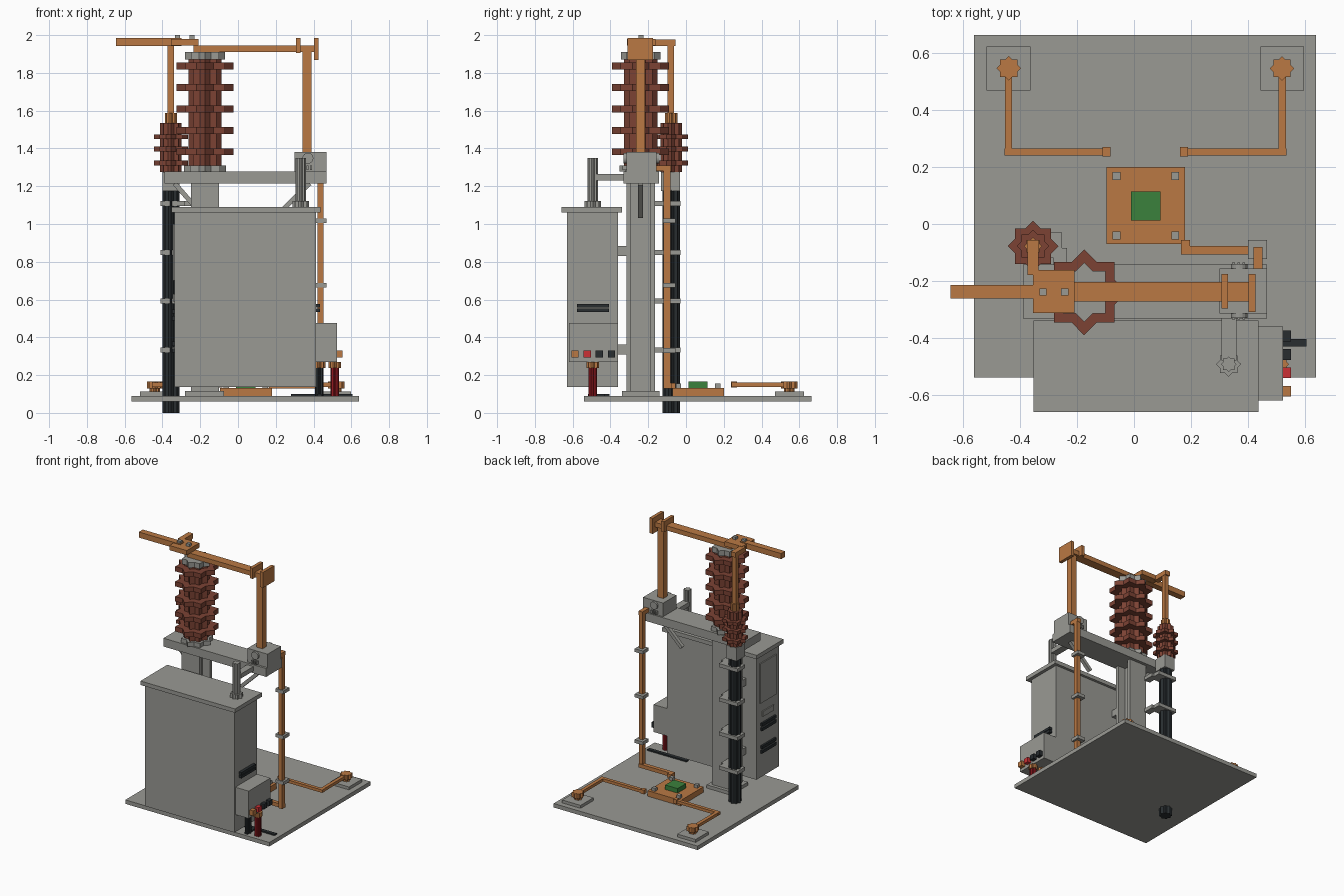
import bpy, bmesh, math
from mathutils import Vector

if "Cube" in bpy.data.objects:
    bpy.data.objects.remove(bpy.data.objects["Cube"], do_unlink=True)


def material(name, r, g, b):
    m = bpy.data.materials.new(name)
    m.diffuse_color = (r, g, b, 1)
    m.use_nodes = True
    m.node_tree.nodes["Principled BSDF"].inputs["Base Color"].default_value = (r, g, b, 1)
    return m


GREY = material("galvanised grey", 0.32, 0.32, 0.295)
COPPER = material("copper", 0.49, 0.19, 0.057)
BROWN = material("brown porcelain", 0.2, 0.055, 0.034)
DARK = material("dark rubber", 0.021, 0.026, 0.029)
RED = material("red", 0.6, 0.03, 0.035)
DEEP_RED = material("deep red cable", 0.3, 0.01, 0.015)
GREEN = material("green", 0.043, 0.22, 0.045)


def finish(bm, name, mat):
    bmesh.ops.recalc_face_normals(bm, faces=bm.faces)
    me = bpy.data.meshes.new(name)
    bm.to_mesh(me)
    bm.free()
    me.materials.append(mat)
    ob = bpy.data.objects.new(name, me)
    bpy.context.collection.objects.link(ob)
    return ob


def box(name, mat, x0, x1, y0, y1, z0, z1):
    """Box given by its limits."""
    bm = bmesh.new()
    bmesh.ops.create_cube(bm, size=1)
    for v in bm.verts:
        v.co = ((x0 + x1) / 2 + v.co.x * (x1 - x0),
                (y0 + y1) / 2 + v.co.y * (y1 - y0),
                (z0 + z1) / 2 + v.co.z * (z1 - z0))
    return finish(bm, name, mat)


def star(name, mat, x, y, layers):
    """Stack of eight-pointed prisms; each layer is (radius, bottom, top)."""
    bm = bmesh.new()
    for r, z0, z1 in layers:
        ring = []
        for i in range(16):
            a, q = i * math.pi / 8, r if i % 2 == 0 else r * 0.765
            ring.append(bm.verts.new((x + q * math.cos(a), y + q * math.sin(a), z0)))
        face = bm.faces.new(ring)
        out = bmesh.ops.extrude_face_region(bm, geom=[face])
        for v in out["geom"]:
            if isinstance(v, bmesh.types.BMVert):
                v.co.z = z1
        # restore the bottom cap consumed by the extrusion
        if not face.is_valid:
            bm.faces.new(ring)
    return finish(bm, name, mat)


def brace(name, mat, p, q, y0, y1, t):
    """Diagonal flat bar in the xz plane from p to q."""
    p, q = Vector(p), Vector(q)
    d = (q - p).normalized()
    n = Vector((-d.y, d.x)) * t / 2
    bm = bmesh.new()
    rows = [[bm.verts.new((c.x, y, c.y)) for c in (p + n, q + n, q - n, p - n)] for y in (y0, y1)]
    bm.faces.new(rows[0])
    bm.faces.new(rows[1])
    for i in range(4):
        j = (i + 1) % 4
        bm.faces.new((rows[0][i], rows[0][j], rows[1][j], rows[1][i]))
    return finish(bm, name, mat)


# Base slab
box("base_slab", GREY, -0.563, 0.64, -0.54, 0.665, 0.06, 0.09)

# H-section column, foot and top beam
box("column_foot", GREY, -0.28, -0.075, -0.34, -0.14, 0.09, 0.115)
box("column_front_flange", GREY, -0.25, -0.1, -0.315, -0.29, 0.115, 1.215)
box("column_back_flange", GREY, -0.25, -0.1, -0.19, -0.165, 0.115, 1.215)
box("column_web", GREY, -0.187, -0.163, -0.29, -0.19, 0.115, 1.215)
box("top_beam", GREY, -0.39, 0.468, -0.332, -0.142, 1.215, 1.278)
brace("left_brace", GREY, (-0.335, 1.215), (-0.2, 1.06), -0.255, -0.228, 0.025)
brace("right_brace", GREY, (0.38, 1.215), (0.2, 1.04), -0.255, -0.228, 0.025)

# Main insulator with sheds and metal caps
MX, MY = -0.175, -0.24
star("main_insulator_caps", GREY, MX, MY, [(0.112, 1.278, 1.31), (0.105, 1.87, 1.91)])
star("main_insulator", BROWN, MX, MY, [(0.088, 1.31, 1.87)] +
     [(0.151, 1.364 + i * 0.1135, 1.4 + i * 0.1135) for i in range(5)])

# Cable termination with sheds and fluted cable
CX, CY = -0.355, -0.078
star("cable", DARK, CX, CY, [(0.046, 0, 1.18)])
box("cable_gland", GREY, CX - 0.045, CX + 0.045, CY - 0.055, CY + 0.045, 1.175, 1.275)
star("cable_termination", BROWN, CX, CY, [(0.057, 1.275, 1.535)] +
     [(0.089, z, z + 0.025) for z in (1.31, 1.385, 1.45)])
star("termination_terminal", COPPER, CX, CY, [(0.032, 1.535, 1.588)])
box("termination_riser", COPPER, CX - 0.017, CX + 0.017, -0.098, -0.064, 1.585, 1.95)
box("termination_link", COPPER, CX - 0.02, CX + 0.02, -0.18, -0.056, 1.942, 1.978)
for i in range(4):
    z = 0.32 + i * 0.258
    box("cable_clamp", GREY, CX - 0.055, -0.253, -0.118, -0.03, z, z + 0.027)
    box("cable_clamp_arm", GREY, -0.285, -0.235, -0.168, -0.085, z, z + 0.027)

# Overhead copper bars
box("left_bus_bar", COPPER, -0.645, -0.3, -0.262, -0.214, 1.943, 1.985)
box("bus_joint_plate", COPPER, -0.355, -0.21, -0.312, -0.162, 1.945, 1.98)
for x in (-0.32, -0.243):
    box("bus_joint_bolt", GREY, x - 0.013, x + 0.013, -0.252, -0.226, 1.97, 2.0)
box("right_bus_bar", COPPER, -0.235, 0.405, -0.272, -0.204, 1.91, 1.945)
box("bus_inner_plate", COPPER, 0.307, 0.331, -0.297, -0.176, 1.905, 1.985)
box("bus_outer_plate", COPPER, 0.402, 0.427, -0.31, -0.176, 1.868, 1.985)
box("bus_post", COPPER, 0.342, 0.39, -0.265, -0.218, 1.37, 1.915)

# Contact housing on the beam, with round covers front and back
box("contact_housing", GREY, 0.3, 0.468, -0.315, -0.156, 1.215, 1.38)
for y in (-0.32, -0.151):
    bpy.ops.mesh.primitive_cylinder_add(vertices=16, radius=0.029, depth=0.02,
                                        location=(0.37, y, 1.348), rotation=(math.pi / 2, 0, 0))
    bpy.context.object.name = "round_cover"
    bpy.context.object.data.materials.append(GREY)
    for x in (0.35, 0.368, 0.386):
        box("housing_rib", GREY, x - 0.005, x + 0.005, y - 0.015, y + 0.015, 1.285, 1.31)

# Cabinet, overhanging lid and brackets to the column
box("cabinet", GREY, -0.336, 0.412, -0.63, -0.36, 0.138, 1.06)
box("cabinet_lid", GREY, -0.353, 0.437, -0.66, -0.34, 1.06, 1.09)
for z in (0.31, 0.83):
    box("cabinet_bracket", GREY, -0.25, -0.1, -0.362, -0.313, z, z + 0.053)
box("side_panel", GREY, -0.344, -0.335, -0.59, -0.4, 0.7, 1.0)
box("side_plate", GREY, -0.344, -0.335, -0.56, -0.43, 0.59, 0.63)
for z in (0.32, 0.355, 0.49, 0.525):
    box("left_louver", DARK, -0.35, -0.335, -0.58, -0.41, z, z + 0.022)
for z in (0.533, 0.557):
    box("right_louver", DARK, 0.41, 0.434, -0.577, -0.407, z, z + 0.02)

# Operating shaft on the lid
star("shaft", GREY, 0.333, -0.493, [(0.044, 1.09, 1.122), (0.028, 1.122, 1.35)])
box("shaft_link", GREY, 0.307, 0.36, -0.48, -0.315, 1.23, 1.264)

# Control box, sockets and leads
box("control_box", GREY, 0.41, 0.523, -0.62, -0.36, 0.27, 0.477)
for y, mat in ((-0.588, COPPER), (-0.523, RED), (-0.459, DARK), (-0.394, DARK)):
    box("socket", mat, 0.52, 0.552, y - 0.019, y + 0.019, 0.292, 0.33)
for x, mat, name in ((0.43, DARK, "black_lead"), (0.512, DEEP_RED, "red_lead")):
    star(name, mat, x, -0.493, [(0.023, 0.09, 0.24)])
    star(name + "_ferrule", COPPER, x, -0.493, [(0.033, 0.238, 0.27)])
box("floor_strip", DARK, 0.28, 0.607, -0.431, -0.404, 0.09, 0.1)
box("floor_strip_branch", DARK, 0.417, 0.443, -0.52, -0.431, 0.09, 0.1)

# Earth conductor down the right side, with clamps
box("earth_top_link", COPPER, 0.42, 0.452, -0.16, -0.08, 1.28, 1.31)
box("earth_riser", COPPER, 0.42, 0.452, -0.118, -0.082, 0.13, 1.31)
for z in (0.318, 0.663, 1.005):
    box("earth_clamp", GREY, 0.4, 0.468, -0.123, -0.056, z, z + 0.025)
box("earth_run", COPPER, 0.165, 0.452, -0.107, -0.077, 0.13, 0.158)
box("earth_run_end", COPPER, 0.165, 0.196, -0.107, -0.056, 0.13, 0.158)

# Earth plate with green pad
box("earth_plate", COPPER, -0.096, 0.18, -0.071, 0.2, 0.09, 0.132)
box("green_pad", GREEN, -0.01, 0.093, 0.012, 0.115, 0.13, 0.166)
for x in (-0.062, 0.145):
    for y in (-0.04, 0.168):
        box("earth_plate_bolt", GREY, x - 0.014, x + 0.014, y - 0.014, y + 0.014, 0.13, 0.155)

# Corner earth rods with straps, mirrored about the plate
for s in (-1, 1):
    c = 0.04 + s * 0.48

    def strap(name, mat, a, b, *rest):
        box(name, mat, min(c + s * a, c + s * b), max(c + s * a, c + s * b), *rest)

    strap("rod_pad", GREY, -0.076, 0.078, 0.47, 0.624, 0.09, 0.112)
    star("earth_rod", COPPER, c, 0.547, [(0.028, 0.112, 0.13), (0.043, 0.13, 0.166)])
    strap("strap_long", COPPER, -0.012, 0.014, 0.24, 0.53, 0.138, 0.16)
    strap("strap_cross", COPPER, -0.355, 0.016, 0.24, 0.266, 0.138, 0.16)
    strap("strap_end", COPPER, -0.358, -0.33, 0.238, 0.27, 0.135, 0.166)
